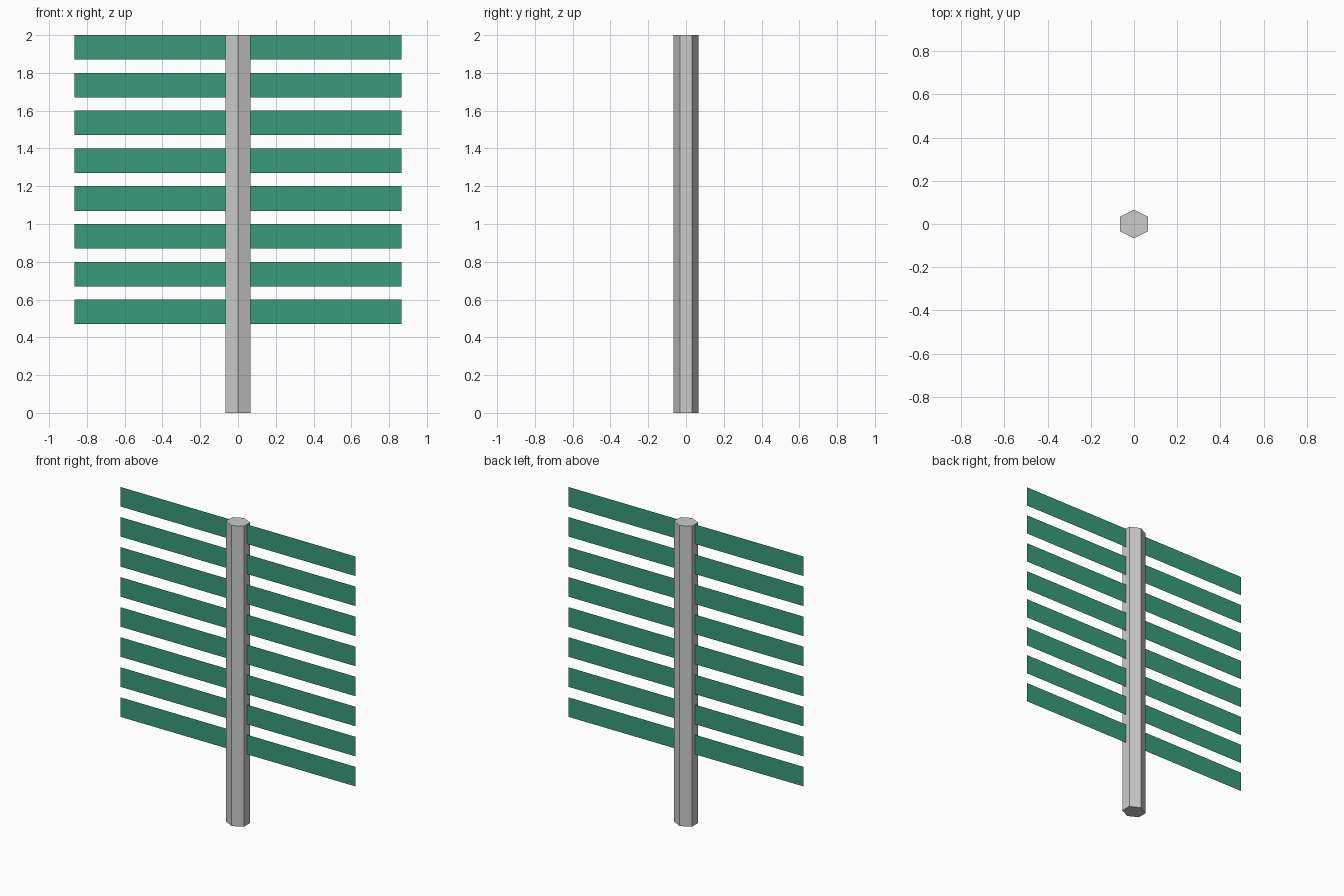
import bpy, bmesh, math

if "Cube" in bpy.data.objects:
    bpy.data.objects.remove(bpy.data.objects["Cube"])

POLE_R = 0.066
SLAT_HALF = 0.865
SLAT_H = 0.13


def make_object(name, bm, material=None):
    mesh = bpy.data.meshes.new(name)
    bm.to_mesh(mesh)
    bm.free()
    obj = bpy.data.objects.new(name, mesh)
    bpy.context.collection.objects.link(obj)
    if material:
        mesh.materials.append(material)
    return obj


green = bpy.data.materials.new("green_slat")
green.diffuse_color = (0.04, 0.33, 0.2, 1)
green.use_nodes = True
green.node_tree.nodes["Principled BSDF"].inputs["Base Color"].default_value = green.diffuse_color

# Hexagonal post, corners facing front and back, as wide as it is deep
bm = bmesh.new()
corners = []
for i in range(6):
    a = math.radians(30 + 60 * i)
    x = POLE_R * math.cos(a) / math.cos(math.radians(30))
    corners.append(bm.verts.new((x, POLE_R * math.sin(a), 0)))
base = bm.faces.new(corners)
ext = bmesh.ops.extrude_face_region(bm, geom=[base], use_keep_orig=True)
top = [v for v in ext["geom"] if isinstance(v, bmesh.types.BMVert)]
bmesh.ops.translate(bm, verts=top, vec=(0, 0, 2))
bmesh.ops.recalc_face_normals(bm, faces=bm.faces[:])
make_object("post", bm)

# Eight paper-thin slats running through the post
for i in range(8):
    z = 2.0 - 0.2 * i
    bm = bmesh.new()
    bm.faces.new([bm.verts.new(p) for p in (
        (-SLAT_HALF, 0, z - SLAT_H), (SLAT_HALF, 0, z - SLAT_H),
        (SLAT_HALF, 0, z), (-SLAT_HALF, 0, z))])
    make_object(f"slat_{i + 1}", bm, green)
